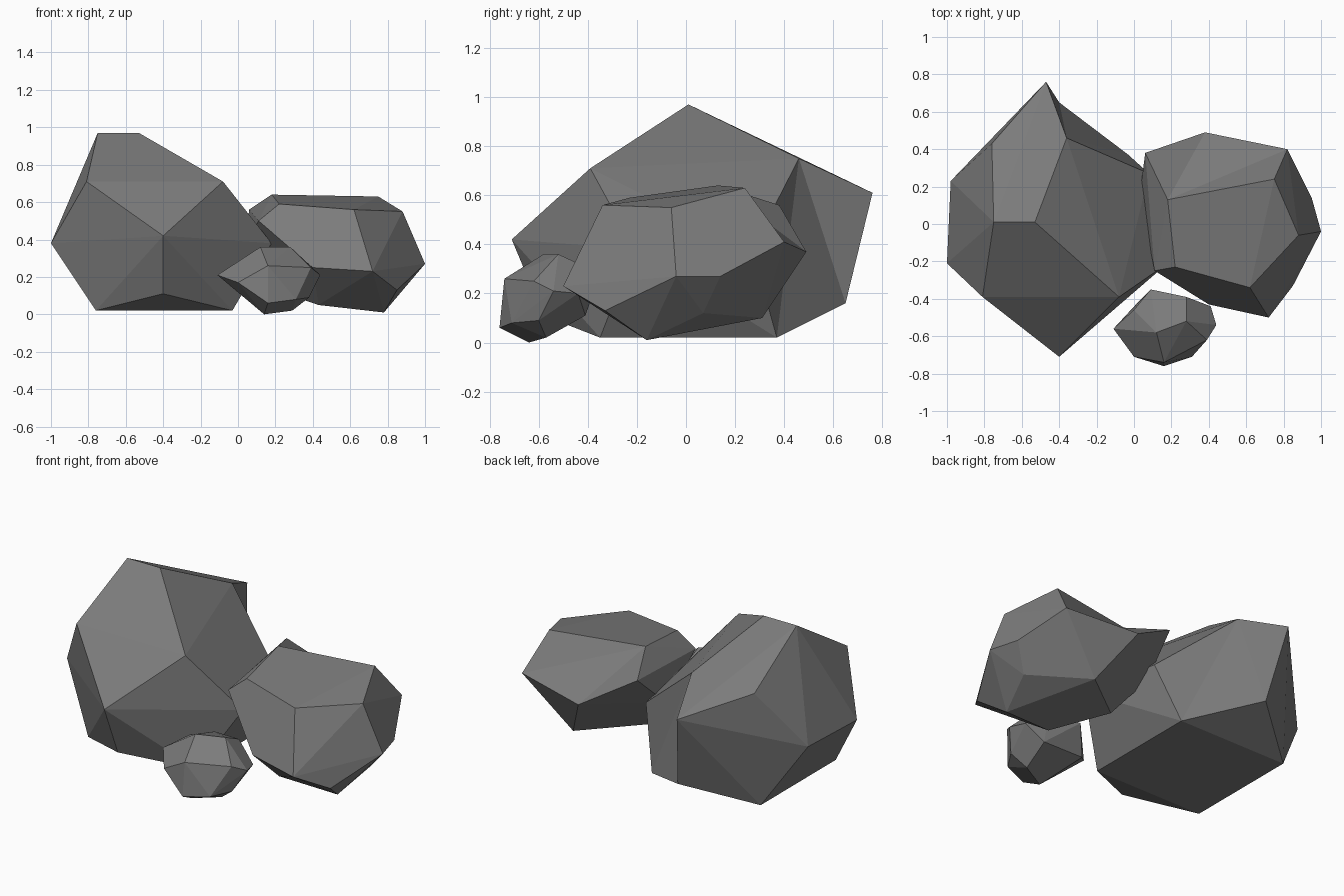
import bpy
import bmesh
from math import radians
from mathutils import Vector

default_cube = bpy.data.objects.get("Cube")
if default_cube:
    bpy.data.objects.remove(default_cube, do_unlink=True)

# One plain stone colour
stone = bpy.data.materials.new("stone grey")
stone.use_nodes = True
colour = (0.2, 0.2, 0.2, 1)
stone.diffuse_color = colour
stone.node_tree.nodes["Principled BSDF"].inputs["Base Color"].default_value = colour


def build_rock(name, corners, hollow=()):
    """Wrap a faceted stone around its corners, given in hundredths.
    The hollow facets replace the convex skin between their corners."""
    mesh = bpy.data.meshes.new(name)
    bm = bmesh.new()
    points = [bm.verts.new(Vector(corner) / 100) for corner in corners]
    result = bmesh.ops.convex_hull(bm, input=points)
    loose = [v for v in result["geom_interior"] if isinstance(v, bmesh.types.BMVert)]
    bmesh.ops.delete(bm, geom=loose, context="VERTS")
    # Chip the hollow into the skin
    rim = {points[i] for facet in hollow for i in facet}
    skin = [f for f in bm.faces if rim.issuperset(f.verts)]
    bmesh.ops.delete(bm, geom=skin, context="FACES")
    for facet in hollow:
        bm.faces.new([points[i] for i in facet])
    # Merge nearly coplanar triangles into broad facets
    bmesh.ops.dissolve_limit(bm, angle_limit=radians(4), verts=bm.verts[:], edges=bm.edges[:])
    bmesh.ops.recalc_face_normals(bm, faces=bm.faces[:])
    for face in bm.faces:
        face.smooth = False
    bm.to_mesh(mesh)
    bm.free()
    mesh.materials.append(stone)
    rock = bpy.data.objects.new(name, mesh)
    bpy.context.scene.collection.objects.link(rock)
    return rock


# Tall boulder: hollow back corner first, then crest, shoulders, waist and base
build_rock("large_rock", [
    (-36, 46, 75), (-47, 76, 61), (-40, 65, 16), (-3, 37, 2), (8, 27, 38),
    (-75, 1, 97), (-53, 1, 97),
    (-8, -39, 71), (-81, -39, 71), (-76, 43, 72),
    (-40, -71, 42), (-100, -21, 38), (-98, 23, 38), (18, -21, 38),
    (-40, -58, 11), (-76, -35, 2), (-3, -35, 2), (-76, 37, 2),
], [(0, 1, 2), (0, 2, 3), (0, 3, 4)])

# Medium boulder: back slope first, then top rim, waist and underside
build_rock("medium_rock", [
    (18, 13, 64), (6, 38, 56), (38, 49, 37), (82, 40, 41), (75, 24, 63),
    (88, -6, 55), (62, -34, 56), (22, -23, 59), (11, -25, 50),
    (100, -4, 27), (72, -50, 23), (40, -43, 25), (95, 14, 27), (3, 15, 35),
    (85, -33, 13), (85, 7, 12), (54, 31, 10), (20, 4, 13), (43, -22, 5), (78, -16, 1),
], [(0, 1, 2), (0, 2, 3), (0, 3, 4)])

# Small stone at the front: top facet, waist, then underside
build_rock("small_rock", [
    (12, -58, 36), (28, -52, 36), (28, -39, 30), (9, -35, 28), (0, -46, 28),
    (-11, -56, 21), (0, -71, 17), (16, -74, 26), (39, -62, 25),
    (44, -54, 21), (41, -44, 20),
    (16, -76, 6), (31, -71, 8), (38, -60, 9), (30, -41, 11), (2, -42, 12),
    (29, -57, 2), (14, -64, 0),
])
